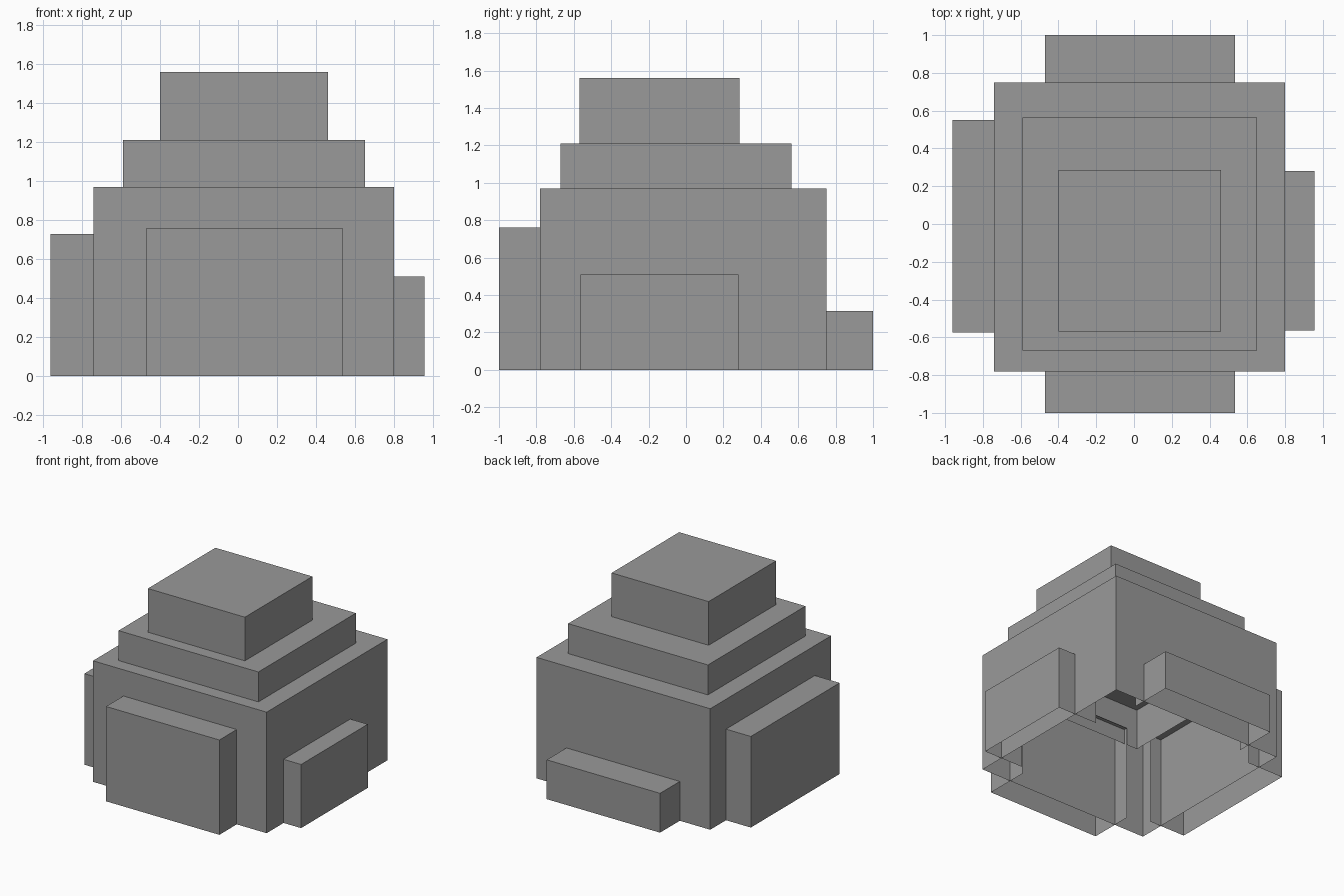
import bpy
import bmesh
from mathutils import Vector

cube = bpy.data.objects.get("Cube")
if cube:
    bpy.data.objects.remove(cube, do_unlink=True)

GREY = (0.32, 0.32, 0.32, 1)
grey = bpy.data.materials.new("plain grey")
grey.use_nodes = True
grey.diffuse_color = GREY
grey.node_tree.nodes["Principled BSDF"].inputs["Base Color"].default_value = GREY


def shell(name, xs, ys, zs, open_side=None):
    """Hollow block without a floor, and without the wall facing open_side."""
    bm = bmesh.new()
    bmesh.ops.create_cube(bm, size=1)
    bm.normal_update()
    gaps = [Vector((0, 0, -1))]
    if open_side:
        gaps.append(Vector(open_side))
    doomed = [f for f in bm.faces if any(f.normal.dot(g) > 0.9 for g in gaps)]
    bmesh.ops.delete(bm, geom=doomed, context='FACES')
    for v in bm.verts:
        v.co = [(lo + hi) / 2 + c * (hi - lo)
                for c, (lo, hi) in zip(v.co, (xs, ys, zs))]
    mesh = bpy.data.meshes.new(name)
    bm.to_mesh(mesh)
    bm.free()
    mesh.materials.append(grey)
    bpy.context.collection.objects.link(bpy.data.objects.new(name, mesh))


# Stacked tiers, each sunk into the one below
shell("main_block", (-0.74, 0.8), (-0.78, 0.75), (0, 0.97))
shell("middle_tier", (-0.59, 0.65), (-0.67, 0.565), (0.64, 1.21))
shell("top_tier", (-0.4, 0.46), (-0.57, 0.285), (1.0, 1.56))

# Side blocks, pushed through the walls and open on the inner end
shell("front_block", (-0.47, 0.535), (-1, -0.64), (0, 0.76), (0, 1, 0))
shell("back_block", (-0.47, 0.535), (0.655, 1), (0, 0.315), (0, -1, 0))
shell("right_block", (-0.96, -0.64), (-0.575, 0.55), (0, 0.73), (1, 0, 0))
shell("left_block", (0.6, 0.955), (-0.565, 0.28), (0, 0.51), (-1, 0, 0))
